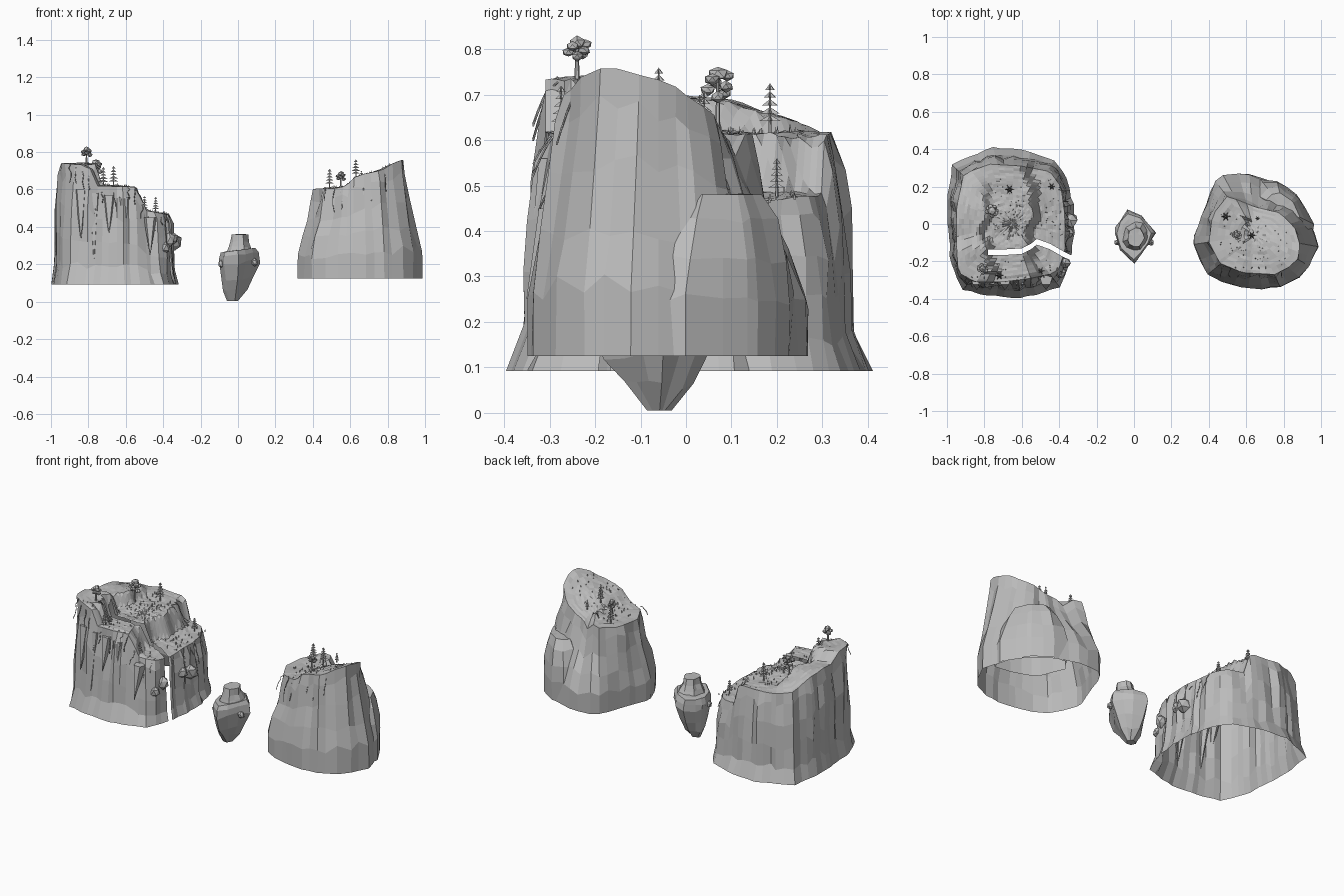
import bpy, bmesh, math, random
from mathutils import Vector, noise

random.seed(4)
if "Cube" in bpy.data.objects:
    bpy.data.objects.remove(bpy.data.objects["Cube"])

stone = bpy.data.materials.new("plain grey")
stone.use_nodes = True
stone.diffuse_color = (0.5, 0.5, 0.5, 1)
stone.node_tree.nodes["Principled BSDF"].inputs["Base Color"].default_value = (0.5, 0.5, 0.5, 1)


def finish(name, bm):
    mesh = bpy.data.meshes.new(name)
    bm.to_mesh(mesh)
    bm.free()
    mesh.materials.append(stone)
    obj = bpy.data.objects.new(name, mesh)
    bpy.context.collection.objects.link(obj)
    return obj


def reach(outline, centre, angle):
    """Distance from the centre to the outline along an angle."""
    d = Vector((math.cos(angle), math.sin(angle)))
    best = 0
    for i, p in enumerate(outline):
        a, b = Vector(p) - centre, Vector(outline[i - 1]) - centre
        e = b - a
        den = d.x * e.y - d.y * e.x
        if abs(den) > 1e-9:
            t, u = (a.x * e.y - a.y * e.x) / den, (a.x * d.y - a.y * d.x) / den
            if t > 0 and -0.001 <= u <= 1.001:
                best = max(best, t)
    return best


def interp(table, v):
    for (a, p), (b, q) in zip(table, table[1:]):
        if v <= b:
            return p + (q - p) * max(0, (v - a) / (b - a))
    return table[-1][1]


def rock(name, low, high, centre, base, top, profile, sides=48, rings=14, rough=0.012):
    """Wall blended from a low to a high outline, capped by a height rule."""
    bm = bmesh.new()
    c = Vector(centre)
    dirs = []
    for i in range(sides):
        a = math.tau * (i + random.uniform(-0.3, 0.3)) / sides
        groove = rough * noise.noise((7 * math.cos(a), 7 * math.sin(a), base * 30)) * 2
        dirs.append((Vector((math.cos(a), math.sin(a))), reach(low, c, a), reach(high, c, a), groove))
    loops = []
    for f, t in profile:
        loop = []
        for d, r0, r1, groove in dirs:
            rim = c + d * r1
            inner = 0 < f < 1
            r = r0 + (r1 - r0) * t + groove * (0.3 + f) * (f < 1) + inner * random.uniform(-0.4, 0.4) * rough
            p = c + d * r
            z = base + (f + inner * random.uniform(-0.04, 0.04)) * (top(rim.x, rim.y) - base)
            loop.append(bm.verts.new((p.x, p.y, z)))
        loops.append(loop)
    for k in range(1, rings):
        s = 1 - k / rings
        loop = []
        for d, r0, r1, groove in dirs:
            p = c + d * r1 * s
            loop.append(bm.verts.new((p.x, p.y, top(p.x, p.y) + random.uniform(-0.003, 0.003))))
        loops.append(loop)
    for a, b in zip(loops, loops[1:]):
        for i in range(sides):
            j = (i + 1) % sides
            bm.faces.new((a[i], a[j], b[j], b[i]))
    bm.faces.new(loops[-1])
    bm.faces.new(loops[0][::-1])
    bmesh.ops.recalc_face_normals(bm, faces=bm.faces)
    return finish(name, bm)


def drop_faces(obj, rule):
    bm = bmesh.new()
    bm.from_mesh(obj.data)
    bmesh.ops.delete(bm, geom=[f for f in bm.faces if rule(f)], context='FACES')
    bm.to_mesh(obj.data)
    bm.free()


def is_underside(f):
    return f.normal.z < -0.9 and f.calc_center_median().z < 0.15


# Terrace heights
def left_top(x, y):
    edge = 0.018 * math.sin(17 * y) + 0.01 * math.sin(41 * y)
    ridge = interp([(-0.3, 0.735), (-0.12, 0.74), (-0.08, 0.695), (0.1, 0.685), (0.3, 0.62)], y)
    inner = -0.81 + edge + (0.03 if -0.26 < y < -0.08 else 0)
    z = interp([(inner, ridge), (inner + 0.03, 0.62), (-0.56 + edge, 0.61),
                (-0.52 + edge, 0.485), (-0.36, 0.465)], x)
    return z + 0.012 * noise.noise((9 * x, 9 * y, 0))


def right_top(x, y):
    z = interp([(0.4, 0.6), (0.58, 0.615), (0.63, 0.665), (0.78, 0.715), (0.87, 0.755)], x)
    return z - 0.3 * max(0, y + 0.14) * (x > 0.6) + 0.012 * noise.noise((9 * x, 9 * y, 3))


# Stepped left cliff
left_low = [(-1, .08), (-.97, .33), (-.85, .37), (-.77, .41), (-.6, .4), (-.43, .34), (-.36, .25), (-.32, .1),
            (-.32, -.05), (-.34, -.2), (-.4, -.34), (-.52, -.38), (-.65, -.4), (-.8, -.38), (-.93, -.35), (-.98, -.2)]
left_high = [(-.95, .08), (-.91, .27), (-.77, .32), (-.6, .31), (-.45, .28), (-.39, .2), (-.37, .05), (-.37, -.15),
             (-.41, -.26), (-.55, -.29), (-.7, -.31), (-.85, -.31), (-.94, -.26), (-.95, -.1)]
left = rock("left_cliff", left_low, left_high, (-.65, 0), 0.092, left_top,
            [(0, 0), (.17, .42), (.4, .5), (.65, .62), (.88, .82), (1, 1)], 56, 22, 0.018)

# Crack cut through the left cliff, leaving a thin open shell
path = [(-.78, -.15), (-.68, -.15), (-.6, -.145), (-.55, -.12), (-.52, -.095), (-.45, -.12), (-.38, -.16), (-.2, -.25)]
half = 0.015
bm = bmesh.new()
ring = [bm.verts.new((x, y + half, 0)) for x, y in path] + [bm.verts.new((x, y - half, 0)) for x, y in path[::-1]]
slab = bmesh.ops.extrude_face_region(bm, geom=[bm.faces.new(ring)], use_keep_orig=True)
bmesh.ops.translate(bm, vec=(0, 0, 1), verts=[v for v in slab["geom"] if isinstance(v, bmesh.types.BMVert)])
bmesh.ops.recalc_face_normals(bm, faces=bm.faces)
cutter = finish("crack_cutter", bm)
cutter.hide_render = True
mod = left.modifiers.new("crack", 'BOOLEAN')
mod.operation, mod.solver, mod.object = 'DIFFERENCE', 'EXACT', cutter
bpy.context.view_layer.objects.active = left
bpy.ops.object.modifier_apply(modifier="crack")
bpy.data.objects.remove(cutter)


def on_crack(f):
    return abs(f.normal.z) < 0.02 and all(
        v.co.x > path[0][0] - 0.001 and abs(v.co.y - interp(path, v.co.x)) < half + 0.001 for v in f.verts)


drop_faces(left, lambda f: is_underside(f) or on_crack(f))

# Peaked right cliff and the lower shoulder behind it
right_low = [(.31, -.08), (.37, .05), (.41, .18), (.46, .26), (.6, .27), (.72, .24), (.84, .16), (.93, .06),
             (.99, -.12), (.95, -.2), (.9, -.28), (.8, -.33), (.68, -.35), (.55, -.33), (.42, -.3), (.35, -.2)]
right_high = [(.4, -.1), (.42, .05), (.5, .15), (.65, .09), (.78, .06), (.86, -.02), (.89, -.12), (.87, -.21),
              (.75, -.27), (.58, -.26), (.46, -.21)]
drop_faces(rock("right_cliff", right_low, right_high, (.65, -.06), 0.125, right_top,
                [(0, 0), (.25, .02), (.45, .3), (.68, .66), (.88, .9), (1, 1)], 34, 12), is_underside)
lobe_low = [(.995, -.07), (.95, .03), (.86, .17), (.72, .25), (.62, .2), (.7, 0), (.85, -.05)]
lobe_high = [(.89, .03), (.85, .12), (.76, .18), (.7, .12), (.78, .02)]
drop_faces(rock("right_shoulder", lobe_low, lobe_high, (.8, .08), 0.125, lambda x, y: 0.48,
                [(0, 0), (.35, -.03), (.6, .2), (.85, .6), (1, 1)], 14, 2, 0.008), is_underside)

# Floating middle rock with a small mesa
mid_low = [(.0, -.06), (-.025, -.03), (-.06, -.05), (-.05, -.08), (-.02, -.09)]
mid_high = [(-.1, -.06), (-.08, .02), (-.02, .085), (.05, .04), (.11, -.05), (.08, -.13), (0, -.21), (-.07, -.15)]
rock("floating_rock", mid_low, mid_high, (-.02, -.06), 0.005, lambda x, y: 0.275 + 0.12 * x,
     [(0, 0), (.2, .42), (.45, .72), (.75, 1), (.9, .98), (1, .85)], 12, 3, 0.012)
mesa_low = [(-.07, -.08), (-.03, .02), (.05, .02), (.09, -.05), (.05, -.14), (-.03, -.14)]
mesa_high = [(-.035, -.08), (-.02, -.02), (.03, -.02), (.06, -.07), (.03, -.12), (-.02, -.12)]
rock("floating_mesa", mesa_low, mesa_high, (.01, -.07), 0.265, lambda x, y: 0.36,
     [(0, 0), (.3, .4), (.6, .8), (1, 1)], 11, 2, 0.006)


def cone(bm, x, y, z, bottom, top, h, n=6, lean=0):
    geo = bmesh.ops.create_cone(bm, cap_ends=True, segments=n, radius1=bottom, radius2=top, depth=h)
    for v in geo["verts"]:
        v.co += Vector((x, y + lean * (0.5 - v.co.z / h), z + h / 2))


def blob(bm, x, y, z, r, flat=0.75):
    geo = bmesh.ops.create_icosphere(bm, subdivisions=1, radius=r)
    for v in geo["verts"]:
        v.co *= random.uniform(0.8, 1.1)
        v.co = Vector((x, y, z)) + Vector((v.co.x, v.co.y, v.co.z * flat))


# Pines with star-shaped branch tiers
bm = bmesh.new()
for x, y, z, h in [(-.665, .185, .61, .115), (-.72, -.275, .61, .11), (-.44, .2, .47, .09), (-.5, -.25, .475, .09),
                   (.49, .04, .6, .11), (.63, -.06, .655, .105), (.66, .03, .64, .06)]:
    cone(bm, x, y, z, 0.004, 0.001, h)
    for k in range(5):
        r, zk = h * (0.24 - 0.036 * k), z + h * (0.28 + 0.15 * k)
        tip = bm.verts.new((x, y, zk + h * 0.12))
        star = [bm.verts.new((x + r * s * math.cos(a), y + r * s * math.sin(a), zk))
                for s, a in ((1 - 0.6 * (i % 2), i * math.pi / 6 + k) for i in range(12))]
        for i in range(12):
            bm.faces.new((star[i - 1], star[i], tip))
finish("pine_trees", bm)

# Round-crowned trees
bm = bmesh.new()
for x, y, z, h, r in [(-.81, -.24, .735, .09, .021), (-.76, .07, .61, .155, .025), (.55, -.06, .605, .09, .018)]:
    cone(bm, x, y, z, 0.006, 0.003, h * 0.85)
    for k in range(7):
        a = k * 2.4
        blob(bm, x + r * .9 * math.cos(a), y + r * .9 * math.sin(a), z + h * (0.55 + 0.05 * k), r * .7)
    blob(bm, x, y, z + h * 0.88, r)
finish("round_trees", bm)

# Boulders caught on the inner cliff face
bm = bmesh.new()
for x, y, z, r in [(-.34, .02, .32, .045), (-.35, -.05, .34, .035), (-.37, -.21, .33, .035), (-.39, -.26, .29, .03),
                   (-.09, -.1, .2, .018), (.09, -.1, .21, .02)]:
    blob(bm, x, y, z, r, 1.2)
finish("ledge_boulders", bm)

# Rock spikes leaning along the front wall
bm = bmesh.new()
for x, z, h in [(-.84, .6, .26), (-.77, .58, .35), (-.69, .57, .2), (-.61, .56, .33), (-.47, .45, .2)]:
    cone(bm, x, -.295, z - h, 0.002, 0.036, h, 5, -.055)
finish("rock_spikes", bm)

# Grass tufts on the terraces
bm = bmesh.new()
for x0, x1, y0, y1, rule, count in [(-.75, -.58, -.28, .25, left_top, 70), (-.5, -.38, -.24, .24, left_top, 45),
                                    (.46, .6, -.18, .06, right_top, 30), (.64, .82, -.22, 0, right_top, 22)]:
    for i in range(count):
        x, y = random.uniform(x0, x1), random.uniform(y0, y1)
        if x > 0 or abs(y + 0.13) > 0.06:
            cone(bm, x, y, rule(x, y) - 0.003, 0.004, 0, random.uniform(0.012, 0.02), 3)
finish("grass_tufts", bm)

# Roots and vines draped over the rims
vines = bpy.data.curves.new("hanging_vines", 'CURVE')
vines.dimensions, vines.bevel_depth, vines.bevel_resolution = '3D', 0.0022, 0
vines.materials.append(stone)
spots = [(-.9 + .035 * i, -.312 + .05 * max(0, i - 10) / 4, left_top) for i in range(15)]
spots += [(.47 + .04 * i, -.26, right_top) for i in range(9)] + [(-.372, -.06 + .06 * i, left_top) for i in range(5)]
for x, y, rule in spots:
    z, length = rule(x, y) + 0.004, random.uniform(0.06, 0.16)
    out = Vector((0, -1)) if y < -0.2 else Vector((1, 0))
    line = vines.splines.new('POLY')
    line.points.add(5)
    for k, p in enumerate(line.points):
        o = out * (-0.03 + 0.011 * k)
        p.co = (x + o.x + random.uniform(-.008, .008), y + o.y, z - length * (k / 5) ** 1.5, 1)
bpy.context.collection.objects.link(bpy.data.objects.new("hanging_vines", vines))
